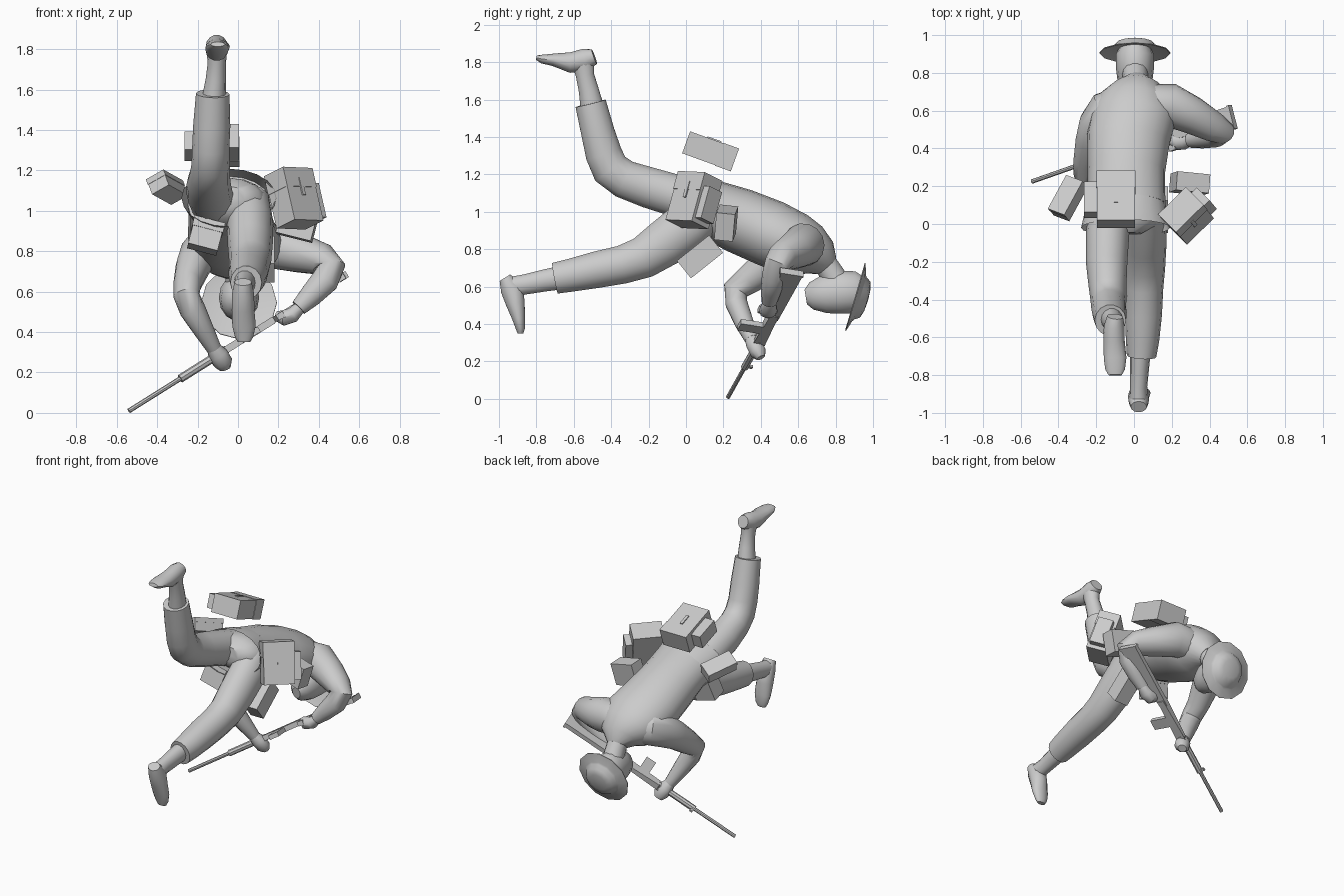
import bpy, bmesh, math
from mathutils import Vector, Matrix

mat = bpy.data.materials.new("plain_grey")
mat.diffuse_color = (0.6, 0.6, 0.6, 1)


def finish(bm, name, smooth=True, angle=40):
    bmesh.ops.recalc_face_normals(bm, faces=bm.faces)
    me = bpy.data.meshes.new(name)
    bm.to_mesh(me)
    bm.free()
    ob = bpy.data.objects.new(name, me)
    bpy.context.collection.objects.link(ob)
    me.materials.append(mat)
    if smooth:
        bpy.ops.object.select_all(action='DESELECT')
        ob.select_set(True)
        bpy.context.view_layer.objects.active = ob
        bpy.ops.object.shade_smooth_by_angle(angle=math.radians(angle))
    return ob


def loft(name, stations, side=(1, 0, 0), n=14, caps=True):
    """Elliptical tube through (x, y, z, side radius, depth radius)."""
    bm = bmesh.new()
    P = [Vector(s[:3]) for s in stations]
    rings = []
    for i, s in enumerate(stations):
        a, b = P[max(i - 1, 0)], P[min(i + 1, len(P) - 1)]
        t = (b - a).normalized()
        u = Vector(side)
        u = (u - t * u.dot(t)).normalized()
        v = t.cross(u)
        rings.append([bm.verts.new(P[i] + u * s[3] * math.cos(k * math.tau / n)
                                   + v * s[4] * math.sin(k * math.tau / n)) for k in range(n)])
    for r, q in zip(rings, rings[1:]):
        for k in range(n):
            bm.faces.new((r[k], r[(k + 1) % n], q[(k + 1) % n], q[k]))
    if caps:
        bm.faces.new(rings[0])
        bm.faces.new(rings[-1])
    return finish(bm, name)


def frame(x, z):
    """Rotation whose x axis follows x and whose z axis is closest to z."""
    x = Vector(x).normalized()
    z = Vector(z)
    z = (z - x * z.dot(x)).normalized()
    return Matrix((x, z.cross(x), z)).transposed()


def box(name, centre, size, rot, offset=(0, 0, 0), bevel=0.0):
    bm = bmesh.new()
    bmesh.ops.create_cube(bm, size=1)
    for v in bm.verts:
        v.co = Vector(centre) + rot @ (Vector([a * b for a, b in zip(v.co, size)]) + Vector(offset))
    if bevel:
        bmesh.ops.bevel(bm, geom=bm.edges[:], offset=bevel, segments=1, affect='EDGES')
    return finish(bm, name, False)


def lathe(name, profile, centre, axis, n=12):
    bm = bmesh.new()
    rot = Vector(axis).to_track_quat('Z', 'Y').to_matrix()
    vs = [bm.verts.new(Vector(centre) + rot @ Vector((r, 0, h))) for r, h in profile]
    es = [bm.edges.new(p) for p in zip(vs, vs[1:])]
    bmesh.ops.spin(bm, geom=vs + es, cent=centre, axis=rot @ Vector((0, 0, 1)),
                   angle=math.tau, steps=n, use_duplicate=False)
    bmesh.ops.remove_doubles(bm, verts=bm.verts[:], dist=0.0005)
    return finish(bm, name)


# Jacket, with an open flared hem
loft("jacket", [(-.04, .1, 1.03, .208, .152), (-.04, .16, 1.005, .205, .16),
                (-.04, .28, .955, .205, .175), (-.03, .45, .885, .22, .18), (0, .58, .825, .225, .172),
                (.005, .66, .79, .19, .148), (.015, .715, .755, .135, .11), (.01, .755, .71, .065, .065)], n=20)
loft("jacket_hem", [(-.045, -.02, 1.065, .235, .15), (-.045, .03, 1.05, .222, .156),
                    (-.04, .12, 1.02, .207, .155)], n=20, caps=False)
# Seat of the trousers
loft("trouser_seat", [(-.04, .18, 1.0, .185, .14), (-.04, .06, 1.045, .185, .125),
                      (-.04, -.01, 1.065, .15, .1), (-.04, -.05, 1.07, .08, .05)], n=16)

# Raised leg
loft("raised_trouser_leg", [(-.12, .12, 1.03, .11, .12), (-.14, -.05, 1.085, .115, .115),
                            (-.145, -.2, 1.13, .11, .112), (-.14, -.33, 1.175, .1, .105),
                            (-.135, -.405, 1.23, .095, .105), (-.135, -.44, 1.31, .092, .1),
                            (-.13, -.47, 1.42, .092, .092), (-.125, -.51, 1.58, .083, .085)])
loft("raised_ankle", [(-.12, -.5, 1.55, .06, .065), (-.11, -.52, 1.65, .05, .055),
                      (-.105, -.54, 1.73, .045, .05), (-.105, -.55, 1.8, .052, .062)])
loft("raised_boot", [(-.1, -.49, 1.83, .042, .042), (-.105, -.54, 1.812, .055, .062),
                     (-.105, -.62, 1.798, .056, .056), (-.1, -.71, 1.813, .06, .034),
                     (-.1, -.77, 1.817, .052, .024), (-.1, -.8, 1.825, .035, .012)])
# Trailing leg
loft("lower_trouser_leg", [(.05, .14, 1.04, .11, .12), (.06, .02, .935, .115, .135),
                           (.06, -.11, .835, .112, .13), (.06, -.23, .755, .105, .115),
                           (.055, -.34, .718, .1, .105), (.05, -.48, .69, .098, .1),
                           (.045, -.62, .66, .088, .09), (.04, -.7, .645, .078, .085)])
loft("lower_ankle", [(.035, -.66, .65, .055, .065), (.03, -.76, .632, .05, .06),
                     (.025, -.86, .612, .045, .055), (.025, -.94, .598, .05, .055)])
loft("lower_boot", [(.025, -.968, .648, .042, .034), (.025, -.932, .59, .055, .062),
                    (.025, -.912, .51, .056, .052), (.03, -.895, .43, .058, .035),
                    (.03, -.885, .375, .045, .025), (.03, -.885, .35, .03, .016)])

# Arms with sleeves and hands
loft("right_side_sleeve", [(.08, .64, .82, .1, .11), (.19, .63, .825, .115, .115), (.31, .575, .79, .1, .098),
                           (.42, .515, .76, .082, .08), (.462, .49, .725, .07, .07),
                           (.43, .47, .655, .065, .07), (.36, .455, .58, .055, .058),
                           (.3, .445, .52, .042, .042)], side=(0, 1, 0))
loft("left_side_sleeve", [(-.06, .64, .81, .09, .1), (-.15, .605, .81, .1, .11), (-.2, .53, .78, .092, .11),
                          (-.225, .44, .72, .085, .095),
                          (-.25, .34, .64, .07, .08), (-.255, .265, .58, .065, .07),
                          (-.225, .27, .51, .065, .06), (-.17, .31, .41, .052, .052),
                          (-.12, .35, .32, .038, .038)])
loft("right_side_hand", [(.31, .45, .525, .03, .03), (.27, .44, .485, .045, .04),
                         (.225, .44, .47, .05, .04), (.19, .45, .48, .03, .025)], side=(0, 1, 0), n=10)
loft("left_side_hand", [(-.13, .34, .335, .03, .03), (-.1, .365, .29, .05, .045),
                        (-.075, .385, .25, .05, .045), (-.065, .4, .22, .03, .025)], n=10)

# Neck, head and helmet
loft("neck", [(.01, .7, .78, .07, .07), (.008, .76, .7, .065, .065), (.005, .81, .62, .07, .07)])
loft("head", [(.005, .64, .545, .03, .04), (.005, .67, .55, .062, .075), (.005, .74, .56, .09, .105),
              (.005, .82, .57, .1, .118), (.005, .9, .57, .1, .115), (.005, .94, .565, .08, .09)])
lathe("helmet", [(0, .068), (.06, .064), (.1, .052), (.118, .025), (.13, .018), (.188, 0),
                 (.187, -.005), (.125, .01), (0, .01)], (.005, .908, .545), (0, .96, -.28))

# Rifle, x axis along the barrel towards the butt, z axis towards the magazine
muzzle, butt = Vector((-.54, .225, .01)), Vector((.515, .595, .672))
gun = frame(butt - muzzle, (0, -1, 0))


def along(t):
    return muzzle.lerp(butt, t)


def rod(name, t0, t1, r):
    a, b = along(t0), along(t1)
    loft(name, [(*a, r, r), (*b, r, r)], side=(0, -1, 0), n=8)


rod("barrel", 0, .42, .012)
rod("handguard", .24, .46, .021)
box("front_sight", along(.25), (.02, .012, .04), gun, (0, 0, -.02))
box("receiver", along(.56), (.3, .035, .055), gun, bevel=.006)
box("magazine", along(.55), (.07, .03, .14), gun, (0, 0, .08))
box("grip", along(.69), (.04, .03, .09), gun, (0, 0, .05))
# Stock widening towards the butt
bm = bmesh.new()
bmesh.ops.create_cube(bm, size=1)
for v in bm.verts:
    back = v.co.x > 0
    z = (.09 if back else .025) if v.co.z > 0 else -.03
    v.co = along(.995 if back else .64) + gun @ Vector((0, v.co.y * .03, z))
finish(bm, "stock", False)
box("butt_plate", along(1), (.015, .035, .13), gun, (-.005, 0, .03))

# Back pack with lid, strap and side pocket
r = frame((1, 0, 0), (0, .34, .94))
c = (-.095, .13, 1.325)
box("back_pack", c, (.2, .275, .125), r)
box("back_pack_lid", c, (.205, .09, .13), r, (0, .095, 0))
box("back_pack_strap", c, (.02, .08, .008), r, (0, 0, .065))
box("back_pack_pocket", c, (.08, .17, .095), r, (-.13, 0, -.005))

# Hip pack with lid and pocket
r = frame((.71, .7, -.03), (-.17, .3, .94))
c = (.278, .04, 1.06)
box("hip_pack", c, (.2, .135, .27), r)
box("hip_pack_lid", c, (.205, .142, .1), r, (0, 0, .09))
box("hip_pack_strap", c, (.02, .008, .09), r, (0, -.071, .04))
box("hip_pack_pocket", c, (.05, .1, .18), r, (.12, 0, -.02))

# Pouches around the belt
box("right_pouch", (.295, .215, .94), (.18, .1, .15), frame((1, -.1, -.25), (.1, .1, 1)))
r = frame((.08, -.03, .045), (-.0065, .0088, .0173))
box("left_pouch", (-.35, .135, 1.115), (.1, .205, .085), r)
box("left_pouch_flap", (-.35, .135, 1.115), (.105, .21, .03), r, (0, 0, .03))
r = frame((.96, 0, -.25), (.25, .25, .95))
box("front_pouch", (-.16, 0, .875), (.15, .11, .14), r)
box("front_pouch_flap", (-.16, 0, .875), (.157, .118, .05), r, (0, 0, .05))
box("belly_pouch", (.13, .075, .76), (.1, .22, .12), frame((1, 0, 0), (0, -.62, .78)))
